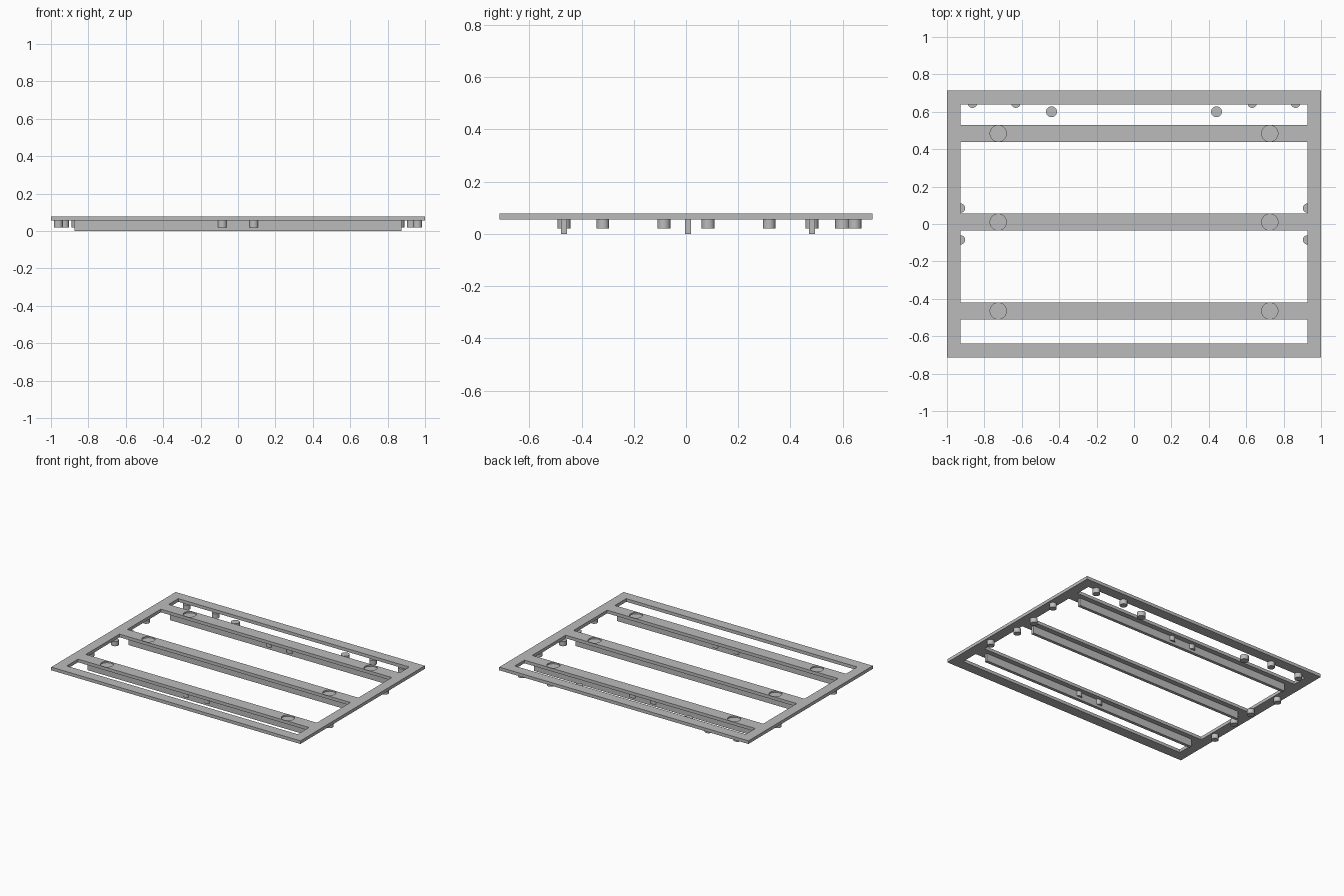
import bpy, bmesh

cube = bpy.data.objects.get("Cube")
if cube:
    bpy.data.objects.remove(cube, do_unlink=True)

grey = bpy.data.materials.new("plain_grey")
grey.use_nodes = True
colour = (0.5, 0.5, 0.5, 1)
grey.diffuse_color = colour
grey.node_tree.nodes["Principled BSDF"].inputs["Base Color"].default_value = colour

PLATE_LOW, PLATE_TOP = 0.055, 0.078
BAR_Y = (-0.465, 0.010, 0.484)
BAR_HALF = 0.045


def make_object(name, bm):
    mesh = bpy.data.meshes.new(name)
    bm.to_mesh(mesh)
    bm.free()
    obj = bpy.data.objects.new(name, mesh)
    bpy.context.collection.objects.link(obj)
    mesh.materials.append(grey)
    return obj


def box(name, size, centre):
    bm = bmesh.new()
    bmesh.ops.create_cube(bm, size=1)
    bmesh.ops.scale(bm, vec=size, verts=bm.verts)
    bmesh.ops.translate(bm, vec=centre, verts=bm.verts)
    return make_object(name, bm)


def cylinder(name, x, y, low, high, radius):
    bm = bmesh.new()
    bmesh.ops.create_cone(bm, cap_ends=True, segments=32, radius1=radius,
                          radius2=radius, depth=high - low)
    bmesh.ops.translate(bm, vec=(x, y, (low + high) / 2), verts=bm.verts)
    obj = make_object(name, bm)
    for face in obj.data.polygons:
        face.use_smooth = abs(face.normal.z) < 0.5
    for edge in obj.data.edges:
        a, b = (obj.data.vertices[i].co.z for i in edge.vertices)
        edge.use_edge_sharp = abs(a - b) < 0.001
    return obj


# Slotted plate: rim and three cross bars in one piece
xs = (-1, -0.927, 0.927, 1)
ys = [-0.713, -0.639]
for y in BAR_Y:
    ys += [y - BAR_HALF, y + BAR_HALF]
ys += [0.639, 0.713]
bm = bmesh.new()
grid = [[bm.verts.new((x, y, PLATE_LOW)) for x in xs] for y in ys]
for row in range(len(ys) - 1):
    for col in range(3):
        if col == 1 and row % 2 == 1:
            continue
        bm.faces.new((grid[row][col], grid[row][col + 1],
                      grid[row + 1][col + 1], grid[row + 1][col]))
result = bmesh.ops.extrude_face_region(bm, geom=bm.faces[:])
top = [v for v in result["geom"] if isinstance(v, bmesh.types.BMVert)]
bmesh.ops.translate(bm, vec=(0, 0, PLATE_TOP - PLATE_LOW), verts=top)
bmesh.ops.recalc_face_normals(bm, faces=bm.faces)
plate = make_object("slotted_plate", bm)

# Shallow round recesses near the ends of each bar
for y in BAR_Y:
    for x in (-0.726, 0.726):
        cutter = cylinder("recess_cutter", x, y, PLATE_TOP - 0.01, PLATE_TOP + 0.03, 0.0435)
        cutter.hide_render = True
        cutter.hide_viewport = True
        cutter.display_type = 'WIRE'
        cut = plate.modifiers.new("recess", 'BOOLEAN')
        cut.operation = 'DIFFERENCE'
        cut.solver = 'EXACT'
        cut.object = cutter

# Bake the cuts and drop the cutters
bpy.context.view_layer.update()
evaluated = plate.evaluated_get(bpy.context.evaluated_depsgraph_get())
plate.data = bpy.data.meshes.new_from_object(evaluated)
plate.modifiers.clear()
for obj in [o for o in bpy.data.objects if o.name.startswith("recess_cutter")]:
    bpy.data.objects.remove(obj, do_unlink=True)

# Stiffening rib under each bar
for name, y in zip(("front", "middle", "back"), BAR_Y):
    box(name + "_rib", (1.75, 0.022, PLATE_LOW), (0, y - 0.002, PLATE_LOW / 2))

# Pegs under the plate, mirrored left and right: x, y, radius
pegs = {
    "side_front_peg": (0.96, -0.318, 0.024),
    "side_back_peg": (0.96, 0.318, 0.024),
    "side_inner_front_peg": (0.928, -0.085, 0.025),
    "side_inner_back_peg": (0.928, 0.085, 0.025),
    "back_outer_peg": (0.864, 0.646, 0.025),
    "back_inner_peg": (0.632, 0.646, 0.025),
    "back_loose_peg": (0.441, 0.6, 0.029),
    "front_rib_peg": (0.084, BAR_Y[0] - 0.002, 0.025),
    "back_rib_peg": (0.084, BAR_Y[2] - 0.002, 0.025),
}
for name, (x, y, radius) in pegs.items():
    for side, sign in (("left", 1), ("right", -1)):
        cylinder(side + "_" + name, sign * x, y, 0.02, PLATE_LOW, radius)
